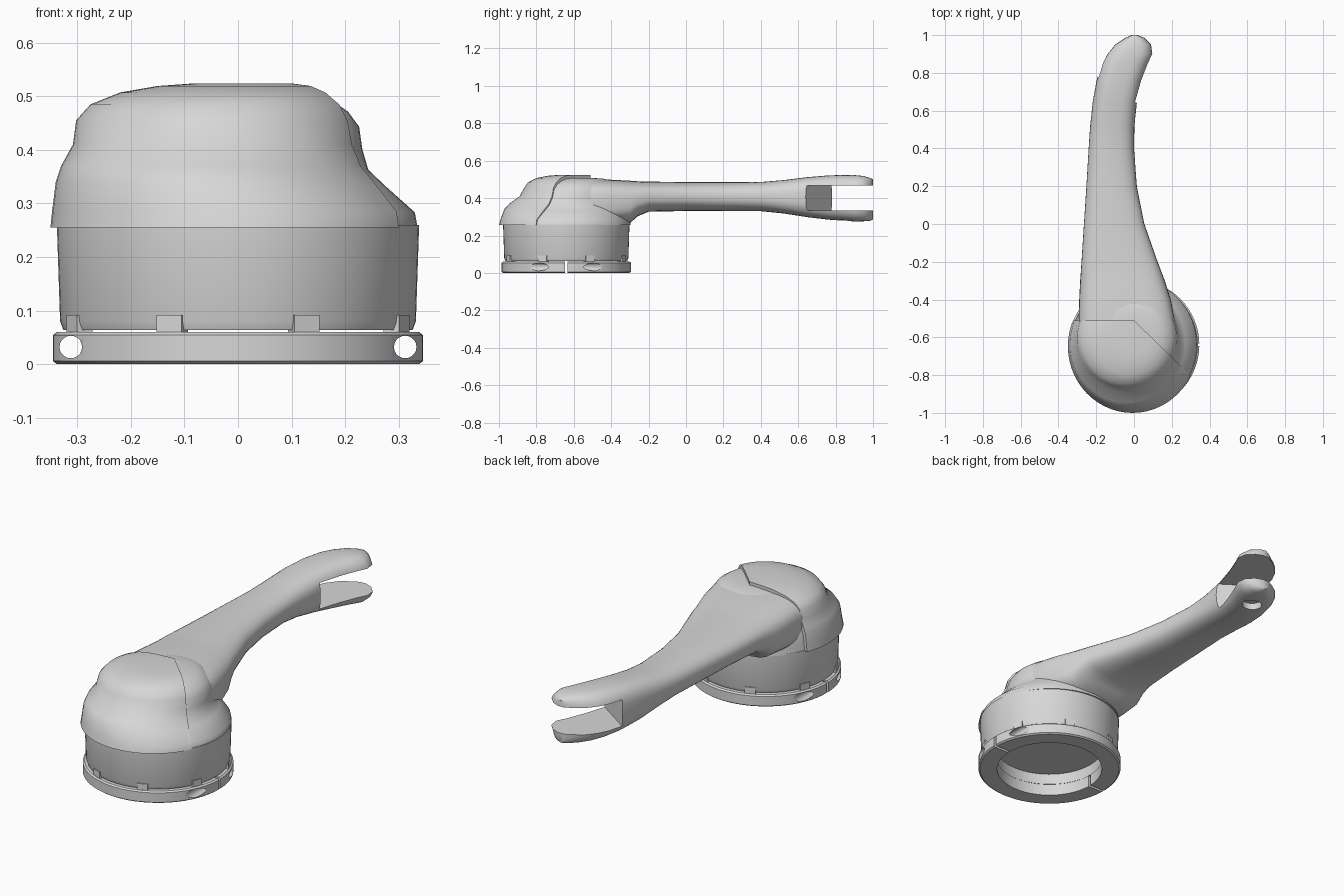
import bpy, bmesh, math
from mathutils import Vector

if "Cube" in bpy.data.objects:
    bpy.data.objects.remove(bpy.data.objects["Cube"])

GREY = (0.68, 0.68, 0.68, 1)
grey = bpy.data.materials.new("light_grey")
grey.use_nodes = True
grey.diffuse_color = GREY
grey.node_tree.nodes["Principled BSDF"].inputs["Base Color"].default_value = GREY

CY = -0.64   # drum axis
TAU = 2 * math.pi


def finish(name, bm):
    bmesh.ops.recalc_face_normals(bm, faces=bm.faces)
    me = bpy.data.meshes.new(name)
    bm.to_mesh(me)
    bm.free()
    me.materials.append(grey)
    ob = bpy.data.objects.new(name, me)
    bpy.context.collection.objects.link(ob)
    return ob


def activate(ob):
    bpy.ops.object.select_all(action='DESELECT')
    ob.select_set(True)
    bpy.context.view_layer.objects.active = ob


def smooth(ob, angle=35):
    activate(ob)
    bpy.ops.object.shade_smooth_by_angle(angle=math.radians(angle))


def cut(ob, cutter):
    activate(ob)
    cutter.hide_render = True
    mod = ob.modifiers.new("cut", 'BOOLEAN')
    mod.operation, mod.solver, mod.object = 'DIFFERENCE', 'EXACT', cutter
    bpy.ops.object.modifier_apply(modifier=mod.name)
    bpy.data.objects.remove(cutter)


def loft(rings):
    bm = bmesh.new()
    loops = [[bm.verts.new(p) for p in ring] for ring in rings]
    n = len(loops[0])
    for a, b in zip(loops, loops[1:]):
        for i in range(n):
            j = (i + 1) % n
            bm.faces.new((a[i], a[j], b[j], b[i]))
    bm.faces.new(loops[0])
    bm.faces.new(loops[-1])
    return bm


def lathe(name, profile, closed=False, n=64):
    rings = [[(r * math.cos(TAU * i / n), CY + r * math.sin(TAU * i / n), z)
              for i in range(n)] for r, z in profile]
    if not closed:
        return finish(name, loft(rings))
    bm = loft(rings + rings[:1])
    bmesh.ops.delete(bm, geom=[f for f in bm.faces if len(f.verts) > 4], context='FACES_ONLY')
    bmesh.ops.remove_doubles(bm, verts=bm.verts, dist=1e-5)
    return finish(name, bm)


def box(name, loc, size, turn=0):
    bm = bmesh.new()
    bmesh.ops.create_cube(bm, size=1)
    bmesh.ops.scale(bm, vec=size, verts=bm.verts)
    ob = finish(name, bm)
    ob.location = loc
    ob.rotation_euler.z = turn
    return ob


def rod(name, loc, radius, length, tilt=0):
    bm = bmesh.new()
    bmesh.ops.create_cone(bm, cap_ends=True, segments=20, radius1=radius,
                          radius2=radius, depth=length)
    ob = finish(name, bm)
    ob.location = loc
    ob.rotation_euler.x = tilt
    return ob


# Drum with an open recess underneath
drum = lathe("base_drum", [(0.02, 0.12), (0.26, 0.12), (0.26, 0.064), (0.326, 0.064),
                           (0.332, 0.08), (0.338, 0.26), (0.02, 0.26)])
smooth(drum)

# Clamp ring in two halves with screw holes
ring = lathe("clamp_ring", [(0.255, 0.0), (0.338, 0.0), (0.346, 0.006), (0.346, 0.054),
                            (0.338, 0.06), (0.255, 0.06)], closed=True)
cut(ring, box("ring_gap", (0, CY, 0.03), (1, 0.014, 0.2)))
for side in (-1, 1):
    cut(ring, rod("screw_hole", (side * 0.312, CY, 0.032), 0.021, 0.8, math.pi / 2))
smooth(ring)

# Clips between ring and drum
for k in range(8):
    a = TAU * (k + 0.5) / 8
    box("clip_%d" % (k + 1), (0.32 * math.cos(a), CY + 0.32 * math.sin(a), 0.075),
        (0.032, 0.05, 0.034), a)


# Head sections: height, left, right, front, back
HEAD = [(0.255, -0.35, 0.335, -1.0, -0.295),
        (0.285, -0.347, 0.33, -0.992, -0.30),
        (0.34, -0.34, 0.272, -0.972, -0.315),
        (0.37, -0.33, 0.243, -0.945, -0.33),
        (0.41, -0.308, 0.232, -0.89, -0.34),
        (0.455, -0.302, 0.226, -0.865, -0.35),
        (0.485, -0.275, 0.205, -0.845, -0.37),
        (0.507, -0.22, 0.175, -0.80, -0.40),
        (0.519, -0.15, 0.145, -0.74, -0.44),
        (0.524, -0.08, 0.10, -0.68, -0.50)]


def head(inset, n=56):
    # The inset opens only towards the front and the left
    rings = []
    for z, l, r, f, b in HEAD:
        cx, cy = (l + r) / 2 + inset, (f + b) / 2 + inset
        rx, ry = (r - l) / 2 - inset, (b - f) / 2 - inset
        rings.append([(cx + rx * math.cos(TAU * i / n), cy + ry * math.sin(TAU * i / n),
                       z - 2 * inset * (z - 0.255) / 0.27) for i in range(n)])
    return loft(rings)


smooth(finish("head_body", head(0.008)), 40)

# Front cover, trimmed by a straight and a diagonal edge
bm = head(0)
for co, no in (((0, -0.51, 0), (0, 1, 0)), ((0, -0.51, 0), (0.7, 0.72, 0))):
    bmesh.ops.bisect_plane(bm, geom=bm.verts[:] + bm.edges[:] + bm.faces[:],
                           plane_co=co, plane_no=Vector(no).normalized(), clear_outer=True)
    bmesh.ops.holes_fill(bm, edges=[e for e in bm.edges if e.is_boundary], sides=0)
smooth(finish("front_cover", bm), 40)

# Arm sections: position, left, right, bottom, top, roundness
ARM = [(-0.62, -0.29, 0.215, 0.26, 0.502, 0.6),
       (-0.5, -0.293, 0.215, 0.258, 0.503, 0.6),
       (-0.4, -0.29, 0.195, 0.258, 0.498, 0.62),
       (-0.3, -0.285, 0.163, 0.265, 0.493, 0.66),
       (-0.26, -0.282, 0.148, 0.302, 0.49, 0.7),
       (-0.2, -0.278, 0.125, 0.327, 0.488, 0.74),
       (0.0, -0.265, 0.055, 0.331, 0.486, 0.8),
       (0.2, -0.252, 0.015, 0.331, 0.485, 0.8),
       (0.4, -0.24, 0.0, 0.33, 0.486, 0.8),
       (0.52, -0.232, 0.002, 0.318, 0.496, 0.76),
       (0.65, -0.218, 0.016, 0.298, 0.512, 0.7),
       (0.76, -0.198, 0.045, 0.285, 0.521, 0.66),
       (0.85, -0.172, 0.08, 0.278, 0.524, 0.66),
       (0.9, -0.147, 0.104, 0.275, 0.523, 0.66),
       (0.95, -0.105, 0.096, 0.276, 0.518, 0.66),
       (0.985, -0.05, 0.06, 0.279, 0.508, 0.66),
       (1.0, -0.015, 0.02, 0.285, 0.5, 0.66)]


def rounded(v, power):
    return math.copysign(abs(v) ** power, v)


N = 40
arm = finish("arm", loft([[((l + r) / 2 + (r - l) / 2 * rounded(math.cos(TAU * i / N), p), y,
                            (b + t) / 2 + (t - b) / 2 * rounded(math.sin(TAU * i / N), p))
                           for i in range(N)] for y, l, r, b, t, p in ARM]))

# Fork slot at the tip and a blind pivot hole under its lower prong
back = Vector((-0.0875, 0.71, 0.4))
along = Vector((0.14, 0.205, 0)).normalized()
cut(arm, box("fork_slot", back + along * 0.4, (0.8, 0.8, 0.135),
             math.atan2(along.y, along.x)))
cut(arm, rod("pivot_hole", (-0.04, 0.845, 0.265), 0.048, 0.1))
smooth(arm, 40)
